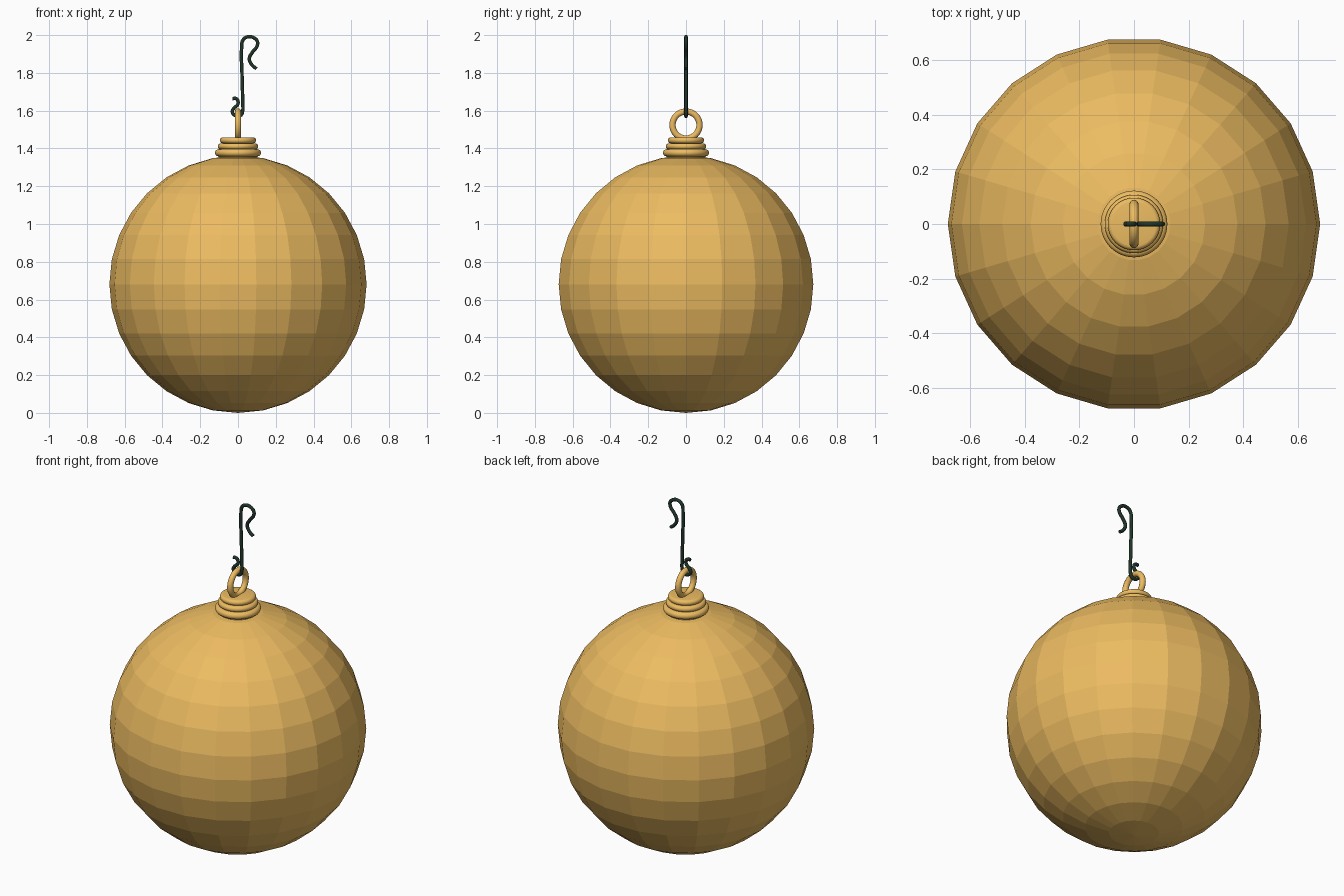
import bpy, bmesh, math

if "Cube" in bpy.data.objects:
    bpy.data.objects.remove(bpy.data.objects["Cube"])

def material(name, rgb):
    m = bpy.data.materials.new(name)
    m.diffuse_color = (*rgb, 1)
    m.use_nodes = True
    m.node_tree.nodes["Principled BSDF"].inputs["Base Color"].default_value = m.diffuse_color
    return m

gold = material("gold", (0.84, 0.50, 0.12))
wire = material("dark_wire", (0.014, 0.035, 0.022))

def finish(ob, name, mat):
    ob.name = name
    ob.data.materials.append(mat)
    return ob

def lathe(name, profile, steps, mat):
    bm = bmesh.new()
    vs = [bm.verts.new((r, 0, z)) for r, z in profile]
    es = [bm.edges.new(p) for p in zip(vs, vs[1:])]
    bmesh.ops.spin(bm, geom=vs + es, axis=(0, 0, 1), cent=(0, 0, 0),
                   angle=math.tau, steps=steps)
    bmesh.ops.remove_doubles(bm, verts=bm.verts, dist=1e-5)
    bmesh.ops.recalc_face_normals(bm, faces=bm.faces)
    me = bpy.data.meshes.new(name)
    bm.to_mesh(me)
    bm.free()
    ob = bpy.data.objects.new(name, me)
    bpy.context.collection.objects.link(ob)
    bpy.context.view_layer.objects.active = ob
    ob.select_set(True)
    bpy.ops.object.shade_smooth_by_angle(angle=math.radians(40))
    ob.select_set(False)
    return finish(ob, name, mat)

# Faceted bauble
bpy.ops.mesh.primitive_uv_sphere_add(segments=22, ring_count=16, radius=0.681,
                                     location=(0, 0, 0.681))
ball = finish(bpy.context.object, "bauble", gold)
if not any(abs(v.co.y) < 1e-4 and v.co.x > 0.68 for v in ball.data.vertices):
    ball.rotation_euler.z = math.pi / 2
ball.select_set(False)

# Stepped cap: three rounded tiers
profile = [(0, 1.345), (0.10, 1.345)]
for r, z, t in [(0.103, 1.377, 0.019), (0.091, 1.411, 0.016), (0.080, 1.443, 0.016)]:
    for i in range(9):
        a = math.pi * (i / 8 - 0.5)
        profile.append((r + t * math.cos(a), z + t * math.sin(a)))
profile.append((0, 1.459))
lathe("cap", profile, 48, gold)

# Hanging loop
bpy.ops.mesh.primitive_torus_add(major_radius=0.0715, minor_radius=0.0165,
                                 major_segments=40, minor_segments=14,
                                 location=(0, 0, 1.524),
                                 rotation=(0, math.pi / 2, 0))
loop = finish(bpy.context.object, "hanging_loop", gold)
bpy.ops.object.shade_smooth()
loop.select_set(False)

# Wire hook: large curl on top, small curl through the loop
path = [(0.098, 1.822), (0.074, 1.842), (0.060, 1.875), (0.076, 1.909),
        (0.099, 1.938), (0.103, 1.965), (0.083, 1.986), (0.052, 1.991),
        (0.027, 1.975), (0.019, 1.93), (0.021, 1.80), (0.025, 1.64),
        (0.025, 1.60), (0.013, 1.574), (-0.010, 1.572), (-0.030, 1.593),
        (-0.020, 1.615), (-0.003, 1.630), (0.000, 1.650), (-0.011, 1.664),
        (-0.028, 1.664)]
cu = bpy.data.curves.new("hook", "CURVE")
cu.dimensions = "3D"
cu.bevel_depth = 0.0095
cu.bevel_resolution = 3
cu.resolution_u = 6
cu.use_fill_caps = True
sp = cu.splines.new("BEZIER")
sp.bezier_points.add(len(path) - 1)
for p, (x, z) in zip(sp.bezier_points, path):
    p.co = (x, 0, z)
    p.handle_left_type = p.handle_right_type = "AUTO"
hook = bpy.data.objects.new("hook", cu)
bpy.context.collection.objects.link(hook)
finish(hook, "hook", wire)
